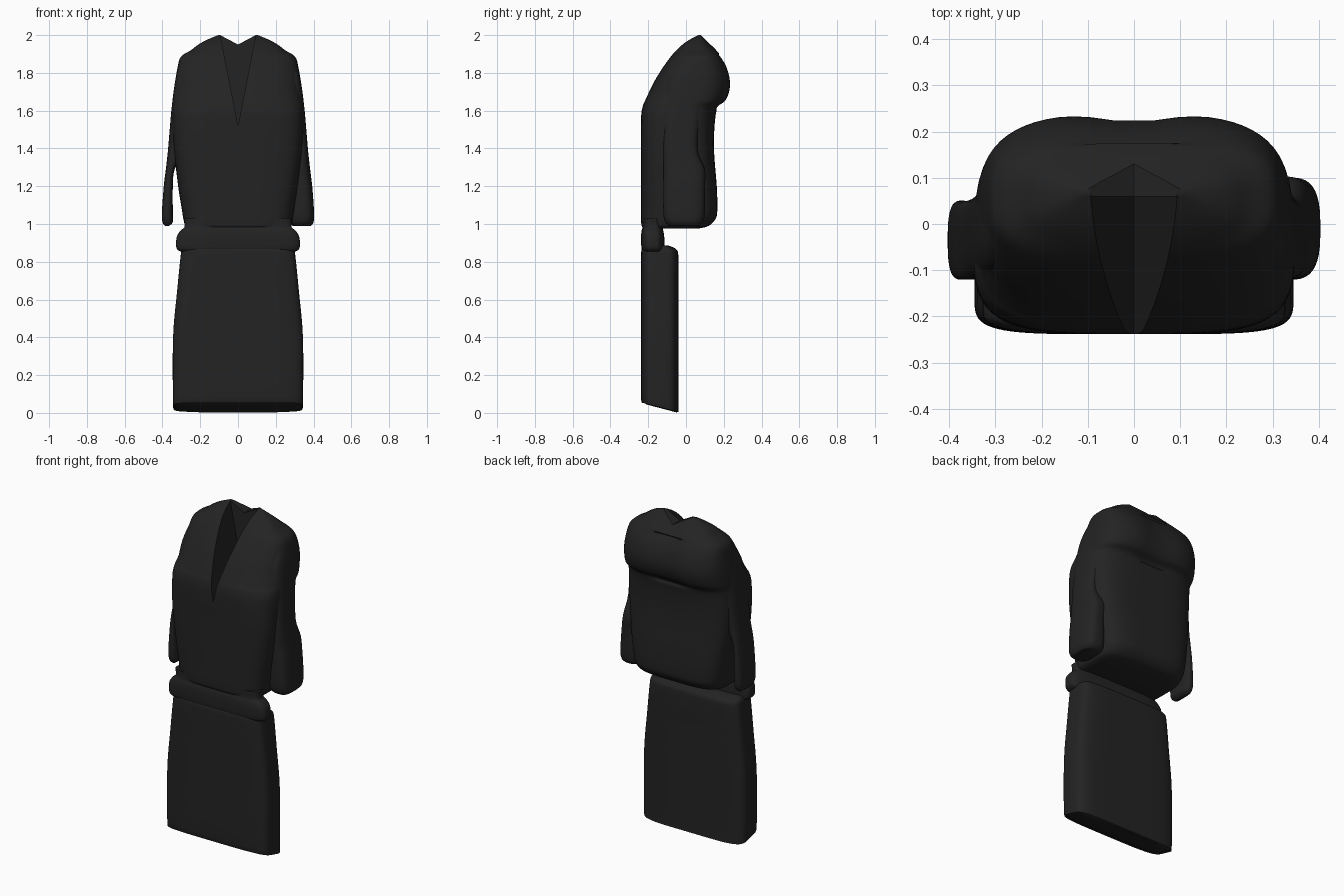
import bpy, bmesh, math

if "Cube" in bpy.data.objects:
    bpy.data.objects.remove(bpy.data.objects["Cube"])

black = bpy.data.materials.new("black cloth")
black.diffuse_color = (0.017, 0.017, 0.017, 1)
black.use_nodes = True
black.node_tree.nodes["Principled BSDF"].inputs["Base Color"].default_value = black.diffuse_color


def smooth(rows, steps):
    """Catmull-Rom interpolation of the cross-section table."""
    out = []
    for i in range(len(rows) - 1):
        a, b, c, d = (rows[max(0, min(len(rows) - 1, k))] for k in (i - 1, i, i + 1, i + 2))
        for s in range(steps):
            t = s / steps
            out.append([0.5 * (2 * q + (r - p) * t + (2 * p - 5 * q + 4 * r - w) * t * t
                               + (3 * q - p - 3 * r + w) * t ** 3)
                        for p, q, r, w in zip(a, b, c, d)])
    return out + [list(rows[-1])]


def finish(name, bm, angle=40):
    bmesh.ops.recalc_face_normals(bm, faces=bm.faces)
    me = bpy.data.meshes.new(name)
    bm.to_mesh(me)
    bm.free()
    ob = bpy.data.objects.new(name, me)
    bpy.context.collection.objects.link(ob)
    me.materials.append(black)
    shade(ob, angle)
    return ob


def shade(ob, angle=40):
    bpy.ops.object.select_all(action='DESELECT')
    bpy.context.view_layer.objects.active = ob
    ob.select_set(True)
    bpy.ops.object.shade_smooth_by_angle(angle=math.radians(angle))


def loft(name, rows, segs=64, steps=4, warp=None):
    """Rows: z, x min, x max, y front, y back, roundness exponent."""
    bm = bmesh.new()
    rings = []
    for z, x0, x1, y0, y1, n in smooth(rows, steps):
        ring = []
        for k in range(segs):
            a = 2 * math.pi * (k + 0.5) / segs
            c, s = math.cos(a), math.sin(a)
            x = (x0 + x1) / 2 + (x1 - x0) / 2 * math.copysign(abs(c) ** (2 / n), c)
            y = (y0 + y1) / 2 + (y1 - y0) / 2 * math.copysign(abs(s) ** (2 / n), s)
            ring.append(bm.verts.new(warp(x, y, z) if warp else (x, y, z)))
        rings.append(ring)
    for a, b in zip(rings, rings[1:]):
        for k in range(segs):
            j = (k + 1) % segs
            bm.faces.new((a[k], a[j], b[j], b[k]))
    bm.faces.new(rings[0][::-1])
    bm.faces.new(rings[-1])
    return finish(name, bm)


def wedge(name, tip_z, half, top_z, y0, y1):
    """Triangular prism pointing down, used as a cutter."""
    bm = bmesh.new()
    f, b = ([bm.verts.new((x, y, z)) for x, z in ((0, tip_z), (half, top_z), (-half, top_z))]
            for y in (y0, y1))
    bm.faces.new(f)
    bm.faces.new(b)
    for i in range(3):
        j = (i + 1) % 3
        bm.faces.new((f[i], f[j], b[j], b[i]))
    return finish(name, bm)


def boolean(ob, other, op):
    m = ob.modifiers.new(op, 'BOOLEAN')
    m.operation, m.object, m.solver = op, other, 'EXACT'
    bpy.context.view_layer.objects.active = ob
    bpy.ops.object.modifier_apply(modifier=m.name)
    bpy.data.objects.remove(other)


def sym(rows):
    return [(z, -w, w, y0, y1, n) for z, w, y0, y1, n in rows]


# skirt, with a hem that slopes down towards the back
def hem(x, y, z):
    k = max(0, 1 - z / 0.3)
    return x, y, z + k * 0.05 * max(0, min(1, (-0.04 - y) / 0.19))


loft("skirt", sym([
    (0.0, 0.30, -0.21, -0.05, 5), (0.012, 0.335, -0.228, -0.04, 5), (0.04, 0.344, -0.238, -0.04, 5),
    (0.4, 0.344, -0.238, -0.04, 5), (0.65, 0.322, -0.238, -0.04, 5), (0.82, 0.305, -0.238, -0.04, 5),
    (0.865, 0.298, -0.235, -0.05, 5), (0.885, 0.28, -0.225, -0.09, 5)]), warp=hem)

# belt
loft("belt", sym([
    (0.85, 0.29, -0.22, -0.12, 4), (0.87, 0.325, -0.235, -0.115, 4), (0.93, 0.325, -0.238, -0.115, 4),
    (0.965, 0.305, -0.235, -0.12, 4), (0.985, 0.283, -0.23, -0.125, 4), (1.03, 0.285, -0.23, -0.125, 4)]))


# torso with loose pouch, upper back fold and sloping chest
def spine(x, y, z):
    return x, y - (0.02 * math.exp(-(x / 0.1) ** 2) if y > 0.1 and 1.6 < z < 1.9 else 0), z


torso = loft("robe_top", sym([
    (0.975, 0.25, -0.22, 0.06, 4), (0.99, 0.278, -0.235, 0.12, 4), (1.03, 0.29, -0.238, 0.158, 4),
    (1.08, 0.298, -0.238, 0.166, 4), (1.2, 0.317, -0.238, 0.163, 4), (1.4, 0.34, -0.238, 0.148, 4),
    (1.56, 0.348, -0.238, 0.155, 3.6), (1.62, 0.346, -0.23, 0.172, 3.4), (1.65, 0.344, -0.218, 0.212, 3.2),
    (1.7, 0.339, -0.195, 0.236, 3), (1.76, 0.332, -0.165, 0.24, 3), (1.83, 0.32, -0.122, 0.222, 3),
    (1.885, 0.303, -0.082, 0.19, 3), (1.92, 0.25, -0.052, 0.16, 3), (1.95, 0.21, -0.02, 0.13, 3),
    (1.975, 0.165, 0.015, 0.105, 3), (2.0, 0.105, 0.06, 0.082, 3)]), warp=spine)

# sleeves: the left hangs free, the right blends into the pouch
for side, inner, back in ((-1, 0.345, 0.05), (1, 0.27, 0.10)):
    rows = [(0.99, inner + 0.02, 0.385, -0.09, back - 0.03, 3), (1.01, inner, 0.4, -0.11, back - 0.01, 3),
            (1.06, inner, 0.403, -0.12, back, 3), (1.2, inner, 0.393, -0.12, back, 3),
            (1.29, inner - 0.01, 0.382, -0.12, back, 3), (1.4, 0.28, 0.37, -0.12, 0.06, 3),
            (1.6, 0.24, 0.353, -0.12, 0.08, 3), (1.75, 0.2, 0.334, -0.10, 0.1, 3),
            (1.85, 0.18, 0.312, -0.04, 0.1, 3)]
    if side < 0:
        rows = [(z, -x1, -x0, y0, y1, n) for z, x0, x1, y0, y1, n in rows]
    boolean(torso, loft("sleeve", rows, segs=40), 'UNION')

# V neck opening and the dip in the back collar
boolean(torso, wedge("neck_cutter", 1.52, 0.106, 2.06, -0.4, 0.06), 'DIFFERENCE')
boolean(torso, wedge("collar_cutter", 1.95, 0.17, 2.04, -0.4, 0.4), 'DIFFERENCE')
shade(torso)
